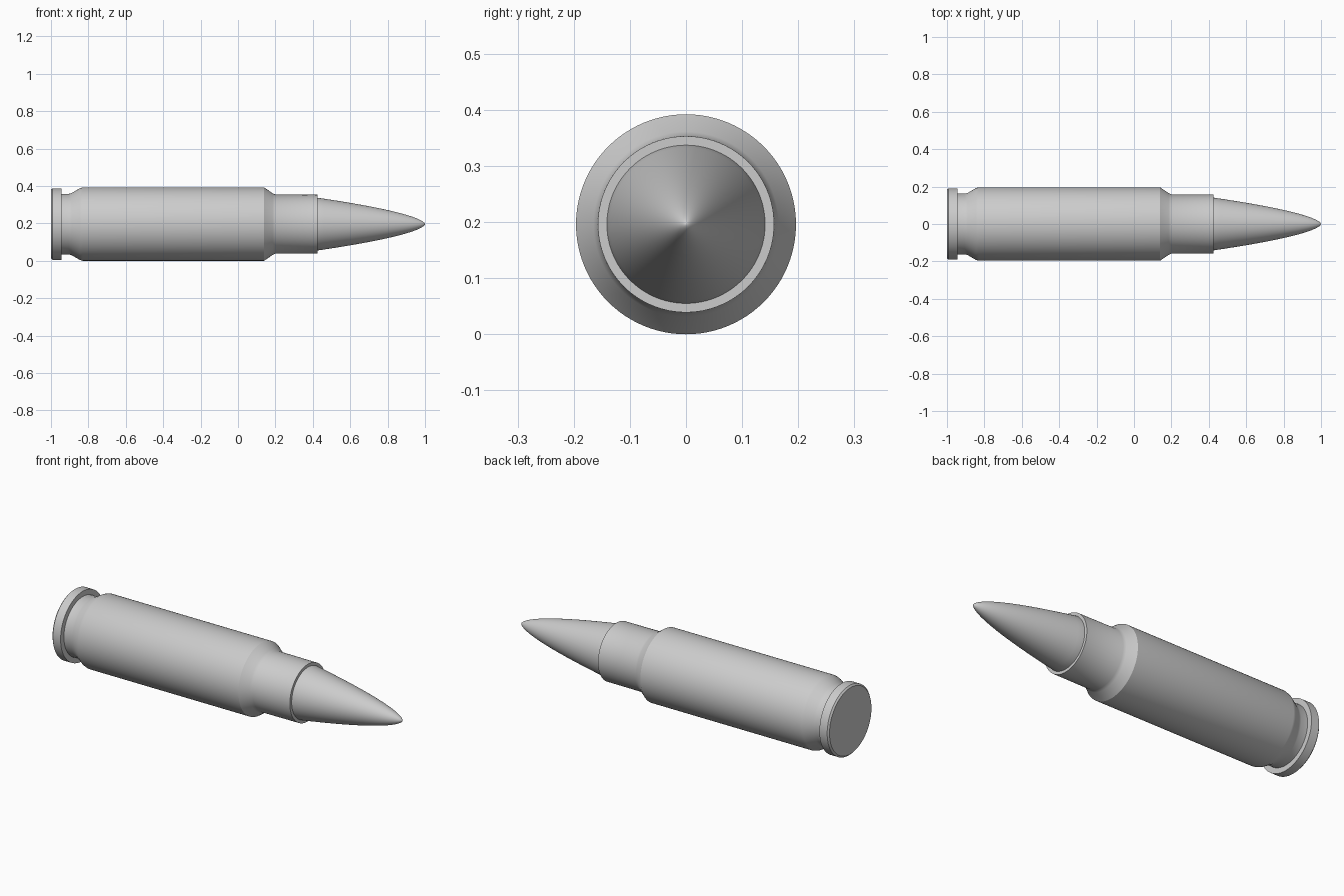
import bpy, bmesh, math

cube = bpy.data.objects.get("Cube")
if cube:
    bpy.data.objects.remove(cube, do_unlink=True)

SIDES = 96
AXIS_Z = 0.196

grey = bpy.data.materials.new("plain_grey")
grey.use_nodes = True
colour = (0.6, 0.6, 0.6, 1)
grey.diffuse_color = colour
grey.node_tree.nodes["Principled BSDF"].inputs["Base Color"].default_value = colour


def lathe(name, profile, angle=25):
    """Spin (x, radius) points around the long axis; zero radius closes an end."""
    bm = bmesh.new()
    verts = [bm.verts.new((x, 0, r)) for x, r in profile]
    edges = [bm.edges.new(pair) for pair in zip(verts, verts[1:])]
    bmesh.ops.spin(bm, geom=verts + edges, cent=(0, 0, 0), axis=(1, 0, 0),
                   angle=math.tau, steps=SIDES, use_duplicate=False)
    bmesh.ops.remove_doubles(bm, verts=bm.verts, dist=0.0002)
    bmesh.ops.recalc_face_normals(bm, faces=bm.faces)
    mesh = bpy.data.meshes.new(name)
    bm.to_mesh(mesh)
    bm.free()
    mesh.materials.append(grey)
    obj = bpy.data.objects.new(name, mesh)
    obj.location.z = AXIS_Z
    bpy.context.collection.objects.link(obj)
    bpy.ops.object.select_all(action='DESELECT')
    obj.select_set(True)
    bpy.context.view_layer.objects.active = obj
    bpy.ops.object.shade_smooth_by_angle(angle=math.radians(angle))
    return obj


# Casing: rim, groove, body, shoulder, neck and open mouth
lathe("casing", [
    (-1, 0), (-1, 0.182), (-0.992, 0.191), (-0.945, 0.191),
    (-0.945, 0.162), (-0.905, 0.162), (-0.89, 0.166),
    (-0.845, 0.192), (-0.83, 0.196),
    (0.14, 0.196), (0.185, 0.165), (0.2, 0.158),
    (0.425, 0.157), (0.425, 0.141), (0.4, 0.141)], 30)

# Nose: pointed curve with a small rounded tip
START, RADIUS, STEPS = 0.425, 0.141, 32
nose = [(0.4, RADIUS)]
for i in range(STEPS + 1):
    left = (1 - i / STEPS) ** 2
    nose.append((1 - (1 - START) * left, RADIUS * left ** 0.6))
lathe("nose", nose, 40)
